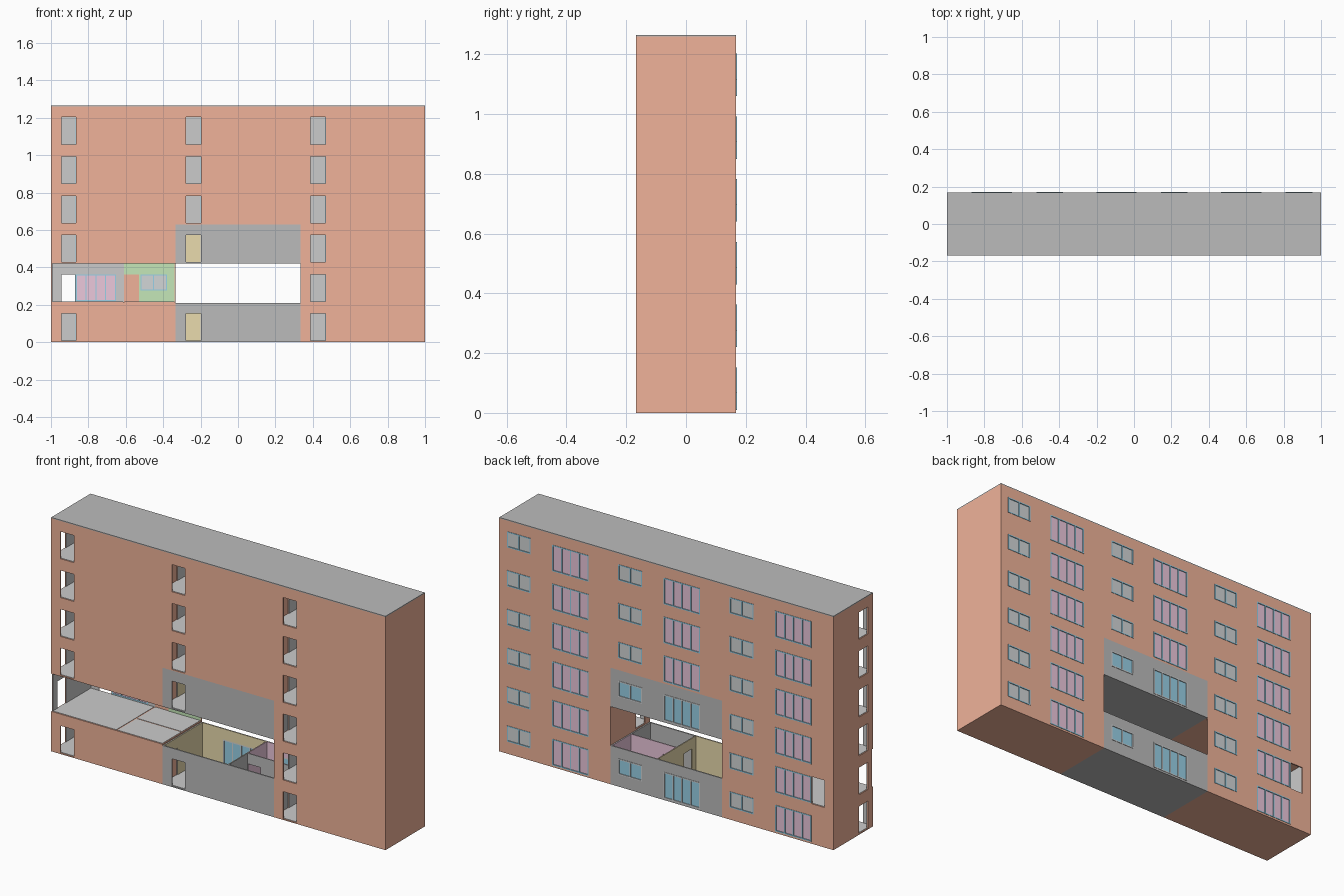
import bpy, bmesh

if "Cube" in bpy.data.objects:
    bpy.data.objects.remove(bpy.data.objects["Cube"])

W, H, D = 2 / 3, 0.21, 0.168      # flat width, storey height, half depth
T, L, S = 0.005, 0.002, 0.006     # outer wall, lining and slab thickness
PX, PY = 0.39, 0.0                # partition positions inside a flat


def material(name, rgb):
    m = bpy.data.materials.new(name)
    m.diffuse_color = (*rgb, 1)
    m.use_nodes = True
    m.node_tree.nodes["Principled BSDF"].inputs["Base Color"].default_value = m.diffuse_color
    return m


ORANGE = material("terracotta", (0.87, 0.45, 0.32))
GREY = material("dark_grey", (0.5, 0.5, 0.5))
PALE = material("pale_grey", (0.75, 0.75, 0.75))
BEIGE = material("beige", (0.82, 0.71, 0.42))
PINK = material("pink", (0.84, 0.58, 0.72))
GREEN = material("green", (0.56, 0.8, 0.48))
BLUE = material("blue", (0.32, 0.64, 0.8))
SILVER = material("silver_glass", (0.65, 0.67, 0.68))


def panel(name, axis, a, z, p, mat, holes=()):
    """Flat panel along an axis, spanning a and z, thick from p[0] to p[1], with rectangular holes."""
    us = sorted({*a, *(u for h in holes for u in h[:2] if a[0] < u < a[1])})
    vs = sorted({*z, *(v for h in holes for v in h[2:] if z[0] < v < z[1])})
    bm = bmesh.new()

    def pt(u, v):
        return {"x": (u, p[0], v), "y": (p[0], u, v), "z": (u, v, p[0])}[axis]

    for u0, u1 in zip(us, us[1:]):
        for v0, v1 in zip(vs, vs[1:]):
            cu, cv = (u0 + u1) / 2, (v0 + v1) / 2
            if any(h[0] < cu < h[1] and h[2] < cv < h[3] for h in holes):
                continue
            bm.faces.new([bm.verts.new(pt(*q)) for q in ((u0, v0), (u1, v0), (u1, v1), (u0, v1))])
    bmesh.ops.remove_doubles(bm, verts=bm.verts, dist=1e-5)
    ext = bmesh.ops.extrude_face_region(bm, geom=bm.faces[:], use_keep_orig=True)
    d = p[1] - p[0]
    vec = {"x": (0, d, 0), "y": (d, 0, 0), "z": (0, 0, d)}[axis]
    bmesh.ops.translate(bm, vec=vec, verts=[g for g in ext["geom"] if isinstance(g, bmesh.types.BMVert)])
    bmesh.ops.recalc_face_normals(bm, faces=bm.faces)
    me = bpy.data.meshes.new(name)
    bm.to_mesh(me)
    bm.free()
    me.materials.append(mat)
    return name, me


# openings as (start, end, bottom, top)
DOOR = (0.055, 0.135, S, 0.153)
SIDE = (-0.126, -0.05, S, 0.153)
BIG = (0.132, 0.348, 0.01, 0.152)
SMALL = (0.478, 0.62, 0.066, 0.152)
INNER_DOOR = (-0.13, -0.06, S, 0.153)
BED_DOOR = (PX + 0.006, 0.47, S, 0.153)
Z = (0, H)
ZI = (S, H)


def window(name, hole, panes, frame_mat, glass_mat):
    """Frame with evenly spaced panes in the back wall."""
    x0, x1, z0, z1 = hole
    f = 0.006
    step = (x1 - x0 - f) / panes
    gaps = [(x0 + f + i * step, x0 + (i + 1) * step, z0 + f, z1 - f) for i in range(panes)]
    return [panel(name + "_frame", "x", (x0, x1), (z0, z1), (D - T - L, D + 0.002), frame_mat, gaps),
            panel(name + "_glass", "x", (x0 + f, x1 - f), (z0 + f, z1 - f), (D - 0.005, D - 0.002), glass_mat)]


def base(shell):
    """Slab, room floors and left wall."""
    return [
        panel("slab", "z", (0, W), (-D, D), (0, S), shell),
        panel("living_floor", "z", (T, PX - 0.004), (-D + T, D - T), (S, S + 0.002), PALE),
        panel("bedroom_floor", "z", (PX + 0.004, W - T), (PY + 0.004, D - T), (S, S + 0.002), PALE),
        panel("bath_floor", "z", (PX + 0.004, W - T), (-D + T, PY - 0.004), (S, S + 0.002), PALE),
    ]


def left_wall(shell, living):
    return [panel("left_wall", "y", (-D + T, D - T), Z, (0, T), shell, [SIDE]),
            panel("left_lining", "y", (-D + T, D - T), ZI, (T, T + L), living, [SIDE])]


def back_wall(shell, living, bed, extra=(), lining_extra=()):
    return [panel("back_wall", "x", (0, W), Z, (D - T, D), shell, [BIG, SMALL, *extra]),
            panel("living_back_lining", "x", (T, PX), ZI, (D - T - L, D - T), living, [BIG, *extra]),
            panel("bedroom_back_lining", "x", (PX, W - T), ZI, (D - T - L, D - T), bed, [SMALL, *lining_extra])]


def windows(frame, big_glass, small_glass):
    return window("large_window", BIG, 4, frame, big_glass) + window("small_window", SMALL, 2, frame, small_glass)


def enclosure(shell, living, bed, bath):
    """Front wall, right wall and partitions with their coloured room sides."""
    return [
        panel("front_wall", "x", (0, W), Z, (-D, -D + T), shell, [DOOR]),
        panel("living_front_lining", "x", (T, PX), ZI, (-D + T, -D + T + L), living, [DOOR]),
        panel("bath_front_lining", "x", (PX, W - T), ZI, (-D + T, -D + T + L), bath),
        panel("right_wall", "y", (-D + T, D - T), Z, (W - T, W), shell),
        panel("bedroom_right_lining", "y", (PY, D - T), ZI, (W - T - L, W - T), bed),
        panel("bath_right_lining", "y", (-D + T, PY), ZI, (W - T - L, W - T), bath),
        panel("living_partition", "y", (-D + T, D - T), ZI, (PX - 0.003, PX), living, [INNER_DOOR]),
        panel("bedroom_side_partition", "y", (PY, D - T), ZI, (PX, PX + 0.003), bed),
        panel("bath_side_partition", "y", (-D + T, PY), ZI, (PX, PX + 0.003), bath, [INNER_DOOR]),
        panel("bedroom_partition", "x", (PX, W - T), ZI, (PY, PY + 0.003), bed, [BED_DOOR]),
        panel("bath_partition", "x", (PX, W - T), ZI, (PY - 0.003, PY), bath, [BED_DOOR]),
    ]


# three flat types: standard, dark grey, and the opened-up one
standard = (base(ORANGE) + left_wall(ORANGE, PALE) + back_wall(ORANGE, PALE, GREEN)
            + windows(BLUE, PINK, SILVER) + enclosure(ORANGE, PALE, GREEN, ORANGE))
dark = (base(GREY) + left_wall(GREY, BEIGE) + back_wall(GREY, BEIGE, PINK)
        + windows(SILVER, BLUE, BLUE) + enclosure(GREY, BEIGE, PINK, GREY))
BACK_DOOR = (0.055, 0.129, S, 0.153)
opened = (base(ORANGE) + left_wall(ORANGE, PALE)
          + back_wall(ORANGE, PALE, GREEN, [BACK_DOOR], [(PX, 0.472, S, 0.153)])
          + windows(BLUE, PINK, SILVER))


def place(parts, prefix, x, z):
    for name, me in parts:
        ob = bpy.data.objects.new(prefix + name, me)
        ob.location = (x, 0, z)
        bpy.context.collection.objects.link(ob)


# stack the flats: six storeys of three, one middle flat left out
for storey in range(6):
    for col in range(3):
        if (storey, col) == (1, 1):
            continue
        kind = standard
        if (storey, col) == (1, 0):
            kind = opened
        elif col == 1 and storey in (0, 2):
            kind = dark
        place(kind, f"storey_{storey + 1}_flat_{col + 1}_", -1 + col * W, storey * H)

# roof slab
place([panel("roof", "z", (-1, 1), (-D, D), (0, 0.005), GREY)], "", 0, 6 * H)
